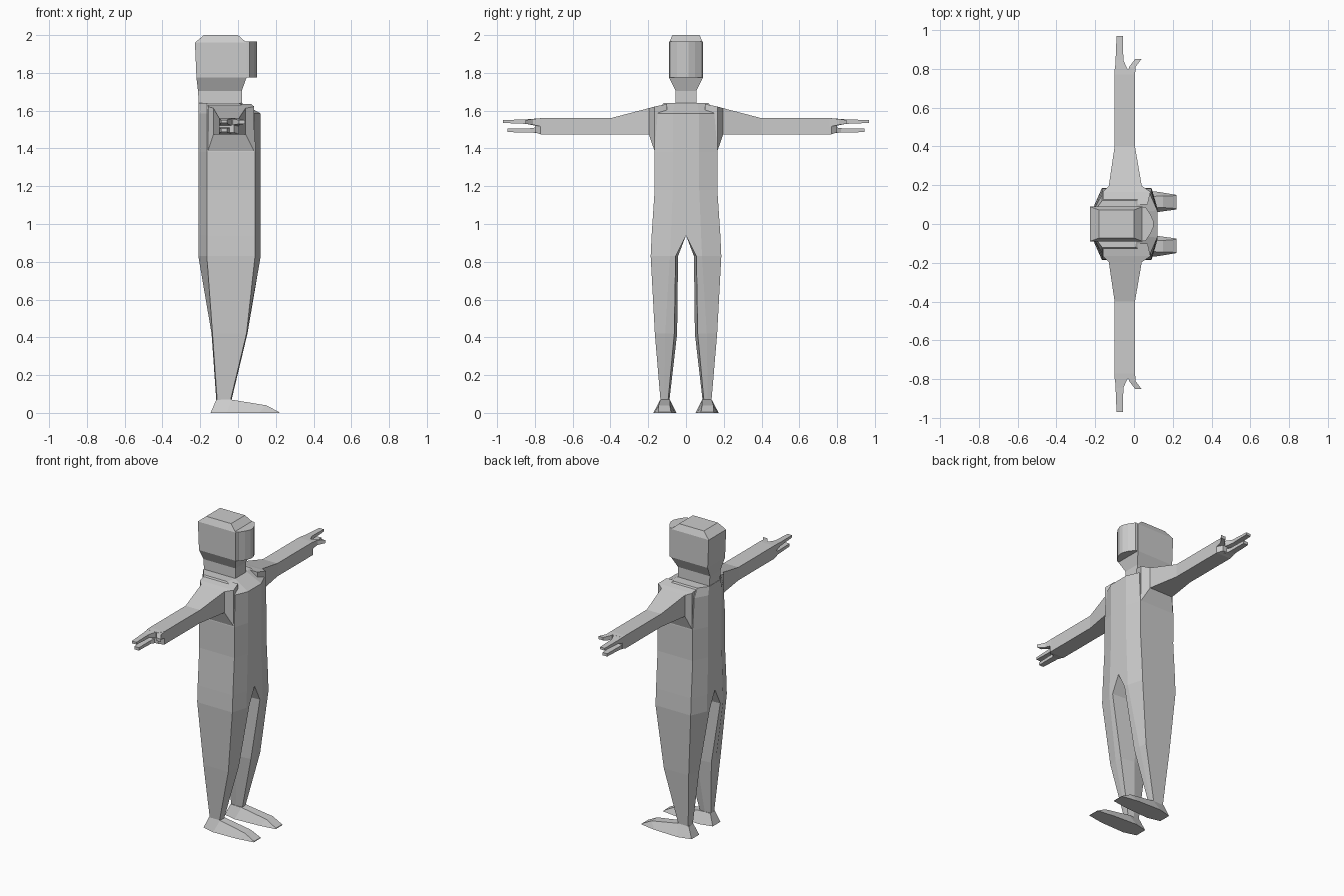
import bpy, bmesh


def loft(name, rings, mirror=True):
    """Skin a list of equal-length point rings, cap the ends, mirror across y."""
    bm = bmesh.new()
    vs = [[bm.verts.new(p) for p in r] for r in rings]
    n = len(rings[0])
    quads = [[a[i], a[(i + 1) % n], b[(i + 1) % n], b[i]]
             for a, b in zip(vs, vs[1:]) for i in range(n)]
    for f in quads + [vs[0], vs[-1]]:
        bm.faces.new(f)
    bmesh.ops.recalc_face_normals(bm, faces=bm.faces)
    # drop faces lying on the mirror plane
    seam = [f for f in bm.faces if all(abs(v.co.y) < 1e-5 for v in f.verts)]
    if mirror and seam:
        bmesh.ops.delete(bm, geom=seam, context='FACES')
    me = bpy.data.meshes.new(name)
    bm.to_mesh(me)
    bm.free()
    ob = bpy.data.objects.new(name, me)
    bpy.context.collection.objects.link(ob)
    if mirror:
        m = ob.modifiers.new("mirror", 'MIRROR')
        m.use_axis = (False, True, False)
        m.use_clip = True
    return ob


def body_ring(z, xb, xsb, xsf, xf, side, mid, edge, inner):
    """Half-body section: back, side and front corners, then the inner thigh."""
    return [(xb, edge, z), (xb, mid, z), (xsb, side, z), (xsf, side, z),
            (xf, mid, z), (xf, edge, z), ((xb + xf) / 2, inner, z)]


def rect_z(z, x0, x1, y):
    return [(x0, -y, z), (x1, -y, z), (x1, y, z), (x0, y, z)]


def rect_y(y, x0, x1, z0, z1):
    return [(x0, y, z0), (x1, y, z0), (x1, y, z1), (x0, y, z1)]


# Legs and torso as one continuous half, mirrored
loft("torso_and_legs", [body_ring(*r) for r in (
    (0.065, -0.115, -0.11, -0.04, -0.035, 0.135, 0.115, 0.095, 0.088),
    (0.42, -0.14, -0.135, 0.045, 0.05, 0.165, 0.11, 0.062, 0.047),
    (0.83, -0.21, -0.165, 0.09, 0.12, 0.187, 0.085, 0.055, 0.042),
    (0.94, -0.21, -0.165, 0.09, 0.12, 0.182, 0.08, 0.0, 0.0),
    (1.18, -0.21, -0.165, 0.09, 0.12, 0.166, 0.07, 0.0, 0.0),
    (1.38, -0.21, -0.165, 0.09, 0.12, 0.167, 0.07, 0.0, 0.0),
    (1.585, -0.21, -0.165, 0.085, 0.12, 0.15, 0.07, 0.0, 0.0),
    (1.64, -0.21, -0.165, 0.005, 0.02, 0.12, 0.06, 0.0, 0.0),
)])

# Arms, from the shoulder out to the palm
loft("arm", [rect_y(*r) for r in (
    (0.10, -0.16, 0.07, 1.39, 1.635),
    (0.166, -0.16, 0.085, 1.385, 1.622),
    (0.197, -0.13, 0.04, 1.475, 1.613),
    (0.40, -0.10, 0.005, 1.475, 1.56),
    (0.77, -0.10, 0.005, 1.475, 1.56),
    (0.80, -0.10, -0.02, 1.485, 1.558),
)])

# Two fingers and a thumb
loft("upper_finger", [rect_y(*r) for r in (
    (0.77, -0.10, -0.02, 1.515, 1.56),
    (0.845, -0.095, -0.055, 1.53, 1.554),
    (0.97, -0.09, -0.057, 1.535, 1.55),
)])
loft("lower_finger", [rect_y(*r) for r in (
    (0.77, -0.10, -0.03, 1.478, 1.515),
    (0.82, -0.095, -0.055, 1.485, 1.507),
    (0.945, -0.09, -0.057, 1.486, 1.505),
)])
loft("thumb", [rect_y(*r) for r in (
    (0.76, -0.04, 0.005, 1.515, 1.56),
    (0.81, -0.025, 0.008, 1.525, 1.556),
    (0.85, 0.005, 0.038, 1.53, 1.55),
)])

# Feet: (bottom x, top x, bottom y pair, top y pair, top z)
loft("foot", [[(xb, b0, 0), (xb, b1, 0), (xt, t1, zt), (xt, t0, zt)]
              for xb, xt, b0, b1, t0, t1, zt in (
    (-0.145, -0.115, 0.07, 0.15, 0.088, 0.135, 0.07),
    (-0.06, -0.035, 0.05, 0.173, 0.086, 0.136, 0.07),
    (0.11, 0.15, 0.06, 0.168, 0.085, 0.145, 0.04),
    (0.22, 0.218, 0.075, 0.15, 0.08, 0.146, 0.004),
)])

# Neck and head
loft("neck_and_head", [rect_z(*r) for r in (
    (1.60, -0.205, 0.02, 0.057),
    (1.705, -0.212, 0.02, 0.055),
    (1.775, -0.22, 0.045, 0.09),
    (1.96, -0.228, 0.045, 0.09),
    (2.0, -0.18, 0.0, 0.072),
)], mirror=False)

# Curved visor on the face
half = [(0.04, 0.088), (0.06, 0.086), (0.086, 0.048), (0.101, 0.014)]
outline = half + [(x, -y) for x, y in reversed(half)]
loft("visor", [[(x, y, z) for x, y in outline] for z in (1.775, 1.965)],
     mirror=False)
